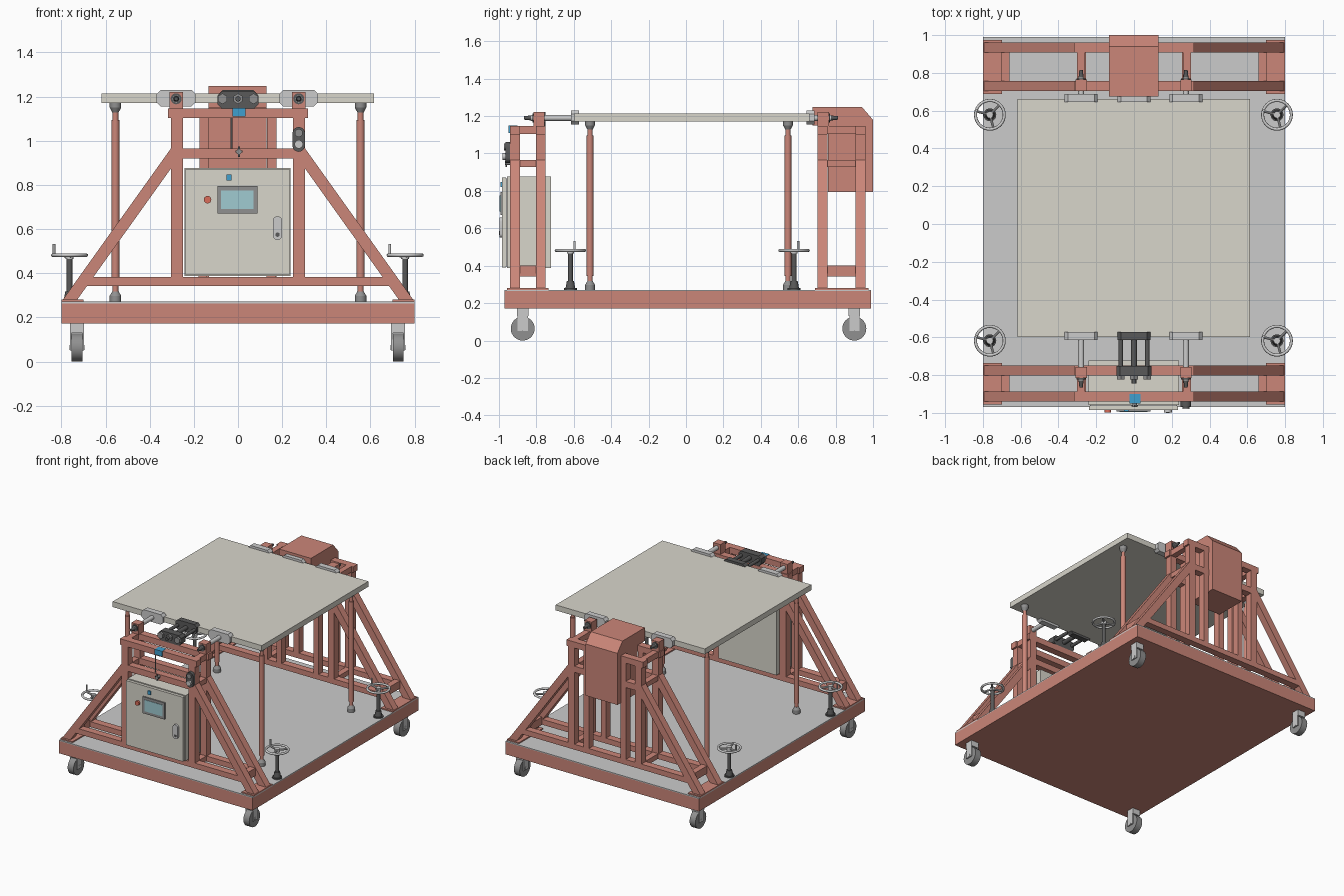
import bpy, bmesh, math
from mathutils import Vector, Matrix

if "Cube" in bpy.data.objects:
    bpy.data.objects.remove(bpy.data.objects["Cube"])


def mat(name, c):
    m = bpy.data.materials.new(name)
    m.diffuse_color = (*c, 1)
    m.use_nodes = True
    m.node_tree.nodes["Principled BSDF"].inputs["Base Color"].default_value = m.diffuse_color
    return m


RED = mat("red_paint", (0.60, 0.24, 0.19))
BEIGE = mat("beige_panel", (0.69, 0.67, 0.60))
BLACK = mat("black", (0.10, 0.10, 0.10))
DARK = mat("dark_grey", (0.28, 0.28, 0.28))
BLUE = mat("blue", (0.05, 0.35, 0.62))
TEAL = mat("screen_teal", (0.35, 0.60, 0.64))
BUTTON = mat("button_red", (0.70, 0.15, 0.10))
GREY = None


def finish(name, bm, m, smooth=False):
    bmesh.ops.recalc_face_normals(bm, faces=bm.faces)
    me = bpy.data.meshes.new(name)
    bm.to_mesh(me)
    bm.free()
    o = bpy.data.objects.new(name, me)
    bpy.context.collection.objects.link(o)
    if m:
        me.materials.append(m)
    if smooth:
        bpy.ops.object.select_all(action='DESELECT')
        o.select_set(True)
        bpy.context.view_layer.objects.active = o
        bpy.ops.object.shade_smooth_by_angle(angle=math.radians(35))
    return o


def box(name, x0, x1, y0, y1, z0, z1, m=GREY):
    bm = bmesh.new()
    bmesh.ops.create_cube(bm, size=1)
    for v in bm.verts:
        v.co = ((x0 + x1) / 2 + v.co.x * (x1 - x0), (y0 + y1) / 2 + v.co.y * (y1 - y0),
                (z0 + z1) / 2 + v.co.z * (z1 - z0))
    return finish(name, bm, m)


def cyl(name, a, b, r, m=GREY, r2=None, seg=24):
    a, b = Vector(a), Vector(b)
    d = b - a
    bm = bmesh.new()
    mx = Matrix.Translation((a + b) / 2) @ d.to_track_quat('Z', 'Y').to_matrix().to_4x4()
    bmesh.ops.create_cone(bm, cap_ends=True, segments=seg, radius1=r,
                          radius2=r if r2 is None else r2, depth=d.length, matrix=mx)
    return finish(name, bm, m, True)


def prism(name, pts, axis, lo, hi, m=GREY, smooth=False):
    """Extrude a profile: axis 'y' takes (x, z) points, axis 'x' takes (y, z) points."""
    bm = bmesh.new()
    put = (lambda p, t: (p[0], t, p[1])) if axis == 'y' else (lambda p, t: (t, p[0], p[1]))
    f = bm.faces.new([bm.verts.new(put(p, lo)) for p in pts])
    ext = bmesh.ops.extrude_face_region(bm, geom=[f])
    vec = (0, hi - lo, 0) if axis == 'y' else (hi - lo, 0, 0)
    bmesh.ops.translate(bm, vec=vec, verts=[v for v in ext['geom'] if isinstance(v, bmesh.types.BMVert)])
    return finish(name, bm, m, smooth)


def capsule(cx, z0, z1, r, n=10):
    """Vertical rounded slot outline."""
    top = [(cx + r * math.cos(math.pi * i / n), z1 - r + r * math.sin(math.pi * i / n)) for i in range(n + 1)]
    bot = [(cx - r * math.cos(math.pi * i / n), z0 + r - r * math.sin(math.pi * i / n)) for i in range(n + 1)]
    return top + bot


def octagon(cx, w, z0, z1, c):
    x0, x1 = cx - w, cx + w
    return [(x0 + c, z0), (x1 - c, z0), (x1, z0 + c), (x1, z1 - c),
            (x1 - c, z1), (x0 + c, z1), (x0, z1 - c), (x0, z0 + c)]


# Base and deck
box("base_frame", -0.8, 0.8, -0.97, 0.99, 0.172, 0.264, RED)
box("deck_plate", -0.8, 0.8, -0.97, 0.99, 0.264, 0.271)

# Castors
for x in (-0.729, 0.725):
    for y in (-0.873, 0.90):
        cyl("castor_wheel", (x - 0.024, y, 0.064), (x + 0.024, y, 0.064), 0.064, DARK, seg=32)
        cyl("castor_axle", (x - 0.034, y, 0.064), (x + 0.034, y, 0.064), 0.012)
        box("castor_fork_top", x - 0.032, x + 0.032, y - 0.03, y + 0.03, 0.13, 0.172)
        for s in (-1, 1):
            box("castor_fork_side", x + s * 0.028 - 0.004, x + s * 0.028 + 0.004,
                y - 0.027, y + 0.027, 0.05, 0.14)

# End trestles: two parallel frames at each end
FRAMES = {"front": (-0.941, -0.803), "back": (0.704, 0.907)}
W = 0.053
for end, ys in FRAMES.items():
    for y in ys:
        y1 = y + W
        box(end + "_top_beam", -0.317, 0.317, y, y1, 1.102, 1.147, RED)
        box(end + "_middle_beam", -0.25, 0.25, y, y1, 0.92, 0.966, RED)
        box(end + "_lower_beam", -0.70, 0.70, y, y1, 0.342, 0.382, RED)
        for s in (-1, 1):
            box(end + "_upright", s * 0.303, s * 0.25, y, y1, 0.38, 1.102, RED)
            prism(end + "_diagonal", [(s * 0.303, 0.966), (s * 0.80, 0.271), (s * 0.735, 0.271),
                                      (s * 0.303, 0.875)], 'y', y, y1, RED)
            if end == "back":
                box("drive_upright", s * 0.174, s * 0.132, y, y1, 0.38, 1.102, RED)
    a, b = ys[0] + W, ys[1]
    for s in (-1, 1):
        box(end + "_top_tie", s * 0.303, s * 0.26, a, b, 1.104, 1.147, RED)
        box(end + "_middle_tie", s * 0.30, s * 0.255, a, b, 0.928, 0.965, RED)
        box(end + "_lower_tie", s * 0.30, s * 0.255, a, b, 0.345, 0.382, RED)
        box(end + "_foot_tie", s * 0.705, s * 0.66, a, b, 0.342, 0.40, RED)
        box(end + "_foot_plate", s * 0.80, s * 0.70, ys[0] - 0.015, ys[1] + W + 0.015, 0.271, 0.28, RED)

# Tilting table
box("table_top", -0.618, 0.615, -0.598, 0.661, 1.172, 1.213, BEIGE)

# Edge clamps, rods and bearings
for x in (-0.28, 0.275):
    for end, d, plate, bear in (("front", -1, -0.571, -0.756), ("back", 1, 0.645, 0.704)):
        prism(end + "_clamp_plate", octagon(x, 0.088, 1.156, 1.23, 0.018), 'y', plate, plate + d * 0.043)
        e = bear + d * 0.06
        cyl(end + "_clamp_rod", (x, plate + d * 0.04, 1.19), (x, e + d * 0.012, 1.19), 0.016)
        box(end + "_bearing_block", x - 0.03, x + 0.03, bear, e, 1.147, 1.221, RED)
        cyl(end + "_bearing_ring", (x, e, 1.19), (x, e + d * 0.006, 1.19), 0.025, BLACK)
        cyl(end + "_lock_tip", (x, e + d * 0.006, 1.19), (x, e + d * 0.05, 1.19), 0.014, BLACK, 0.009)

# Front centre screw clamp
prism("centre_clamp_plate", octagon(0, 0.088, 1.156, 1.23, 0.018), 'y', -0.571, -0.614, BLACK)
prism("centre_clamp_block", octagon(0, 0.092, 1.147, 1.222, 0.018), 'y', -0.752, -0.805, BLACK)
for x in (-0.07, 0, 0.07):
    cyl("centre_clamp_rod", (x, -0.61, 1.19), (x, -0.815, 1.19), 0.012 if x else 0.016, BLACK)
    cyl("centre_clamp_nut", (x, -0.805, 1.19), (x, -0.822, 1.19), 0.024, DARK, seg=6)
cyl("centre_clamp_tip", (0, -0.82, 1.19), (0, -0.845, 1.19), 0.012, BLACK)
box("blue_sensor", -0.025, 0.034, -0.949, -0.90, 1.11, 1.149, BLUE)

# Back centre clamp and drive housing
prism("drive_clamp_plate", octagon(0, 0.088, 1.156, 1.23, 0.018), 'y', 0.645, 0.688)
prism("drive_housing", [(0.676, 1.249), (0.94, 1.249), (1.0, 1.18), (1.0, 0.794), (0.76, 0.794),
                        (0.76, 1.15), (0.676, 1.15)], 'x', -0.133, 0.13, RED)

# Control cabinet
box("cabinet_body", -0.242, 0.237, -0.957, -0.722, 0.387, 0.876, BEIGE)
box("cabinet_door", -0.238, 0.233, -0.984, -0.963, 0.391, 0.872, BEIGE)
box("door_seal", -0.232, 0.227, -0.965, -0.955, 0.397, 0.866, DARK)
box("screen_bezel", -0.093, 0.088, -0.993, -0.982, 0.67, 0.794, DARK)
box("screen_glass", -0.076, 0.071, -0.996, -0.99, 0.69, 0.775, TEAL)
cyl("stop_button", (-0.138, -0.982, 0.733), (-0.138, -0.998, 0.733), 0.017, BUTTON)
box("blue_switch", -0.052, -0.029, -0.992, -0.982, 0.82, 0.848, BLUE)
prism("door_handle", capsule(0.179, 0.55, 0.658, 0.021), 'y', -0.998, -0.982, GREY, True)
cyl("door_lock", (0.179, -0.996, 0.575), (0.179, -1.0, 0.575), 0.010, BLACK)
for x in (-0.16, 0.15):
    box("cabinet_foot", x - 0.02, x + 0.02, -0.93, -0.75, 0.375, 0.388, RED)

# Pendant on the right upright and the hanging wing knob
prism("pendant_body", capsule(0.275, 0.95, 1.062, 0.028), 'y', -0.965, -0.941, BLACK, True)
cyl("pendant_dial", (0.275, -0.965, 0.984), (0.275, -0.98, 0.984), 0.019)
cyl("pendant_knob", (0.275, -0.965, 1.035), (0.275, -0.974, 1.035), 0.018, DARK)
cyl("knob_shaft", (0.004, -0.941, 0.95), (0.004, -0.968, 0.95), 0.012, DARK)
box("knob_wing", -0.012, 0.02, -0.965, -0.958, 0.946, 0.955, BLACK)
box("knob_lever", 0.0, 0.008, -0.965, -0.958, 0.927, 0.973, BLACK)
cyl("hanging_rod", (-0.03, -0.93, 0.966), (-0.03, -0.93, 1.102), 0.004, DARK)

# Telescopic support columns under the table
for x in (-0.555, 0.555):
    for y in (-0.513, 0.545):
        cyl("support_foot", (x, y, 0.271), (x, y, 0.298), 0.026, DARK)
        cyl("support_foot_dome", (x, y, 0.298), (x, y, 0.318), 0.026, DARK, 0.014)
        cyl("support_neck", (x, y, 0.31), (x, y, 1.135), 0.013, RED)
        cyl("support_column", (x, y, 0.345), (x, y, 1.095), 0.018, RED)
        cyl("support_head_dome", (x, y, 1.128), (x, y, 1.15), 0.014, DARK, 0.026)
        cyl("support_head", (x, y, 1.15), (x, y, 1.172), 0.026, DARK)

# Handwheel jacks
for x in (-0.763, 0.757):
    for y in (-0.618, 0.578):
        cyl("jack_flange", (x, y, 0.271), (x, y, 0.28), 0.034, BLACK)
        cyl("jack_base", (x, y, 0.28), (x, y, 0.318), 0.026, BLACK, 0.019)
        cyl("jack_screw", (x, y, 0.31), (x, y, 0.468), 0.013, BLACK)
        cyl("handwheel_hub", (x, y, 0.464), (x, y, 0.49), 0.018)
        bpy.ops.mesh.primitive_torus_add(location=(x, y, 0.482), major_radius=0.076, minor_radius=0.008,
                                         major_segments=40, minor_segments=10)
        bpy.context.object.name = "handwheel_rim"
        bpy.ops.object.shade_smooth_by_angle(angle=math.radians(40))
        for k in range(3):
            t = math.radians(165 + 120 * k)
            cyl("handwheel_spoke", (x, y, 0.478),
                (x + 0.074 * math.cos(t), y + 0.074 * math.sin(t), 0.482), 0.007, seg=10)
        cyl("handwheel_grip", (x - 0.07, y + 0.022, 0.482), (x - 0.07, y + 0.022, 0.532), 0.006, seg=12)
